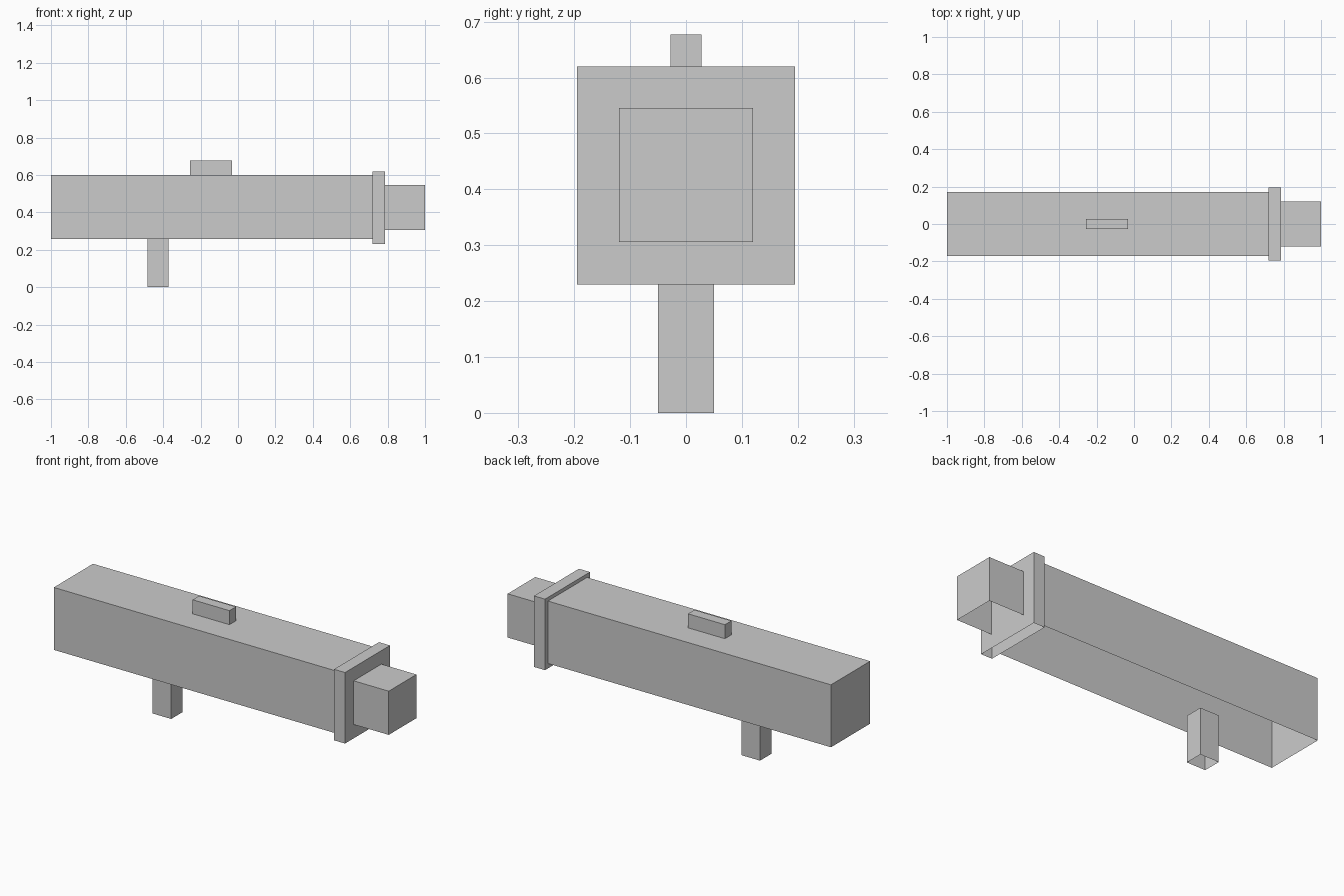
import bpy
import bmesh

if "Cube" in bpy.data.objects:
    bpy.data.objects.remove(bpy.data.objects["Cube"])

grey = bpy.data.materials.new("plain_grey")
grey.diffuse_color = (0.6, 0.6, 0.6, 1.0)
grey.use_nodes = True
grey.node_tree.nodes["Principled BSDF"].inputs["Base Color"].default_value = grey.diffuse_color


def open_box(name, x0, x1, half_y, z0, z1):
    """Box centred on y = 0 whose underside is left open."""
    bm = bmesh.new()
    bmesh.ops.create_cube(bm, size=1)
    for v in bm.verts:
        v.co.x = x1 if v.co.x > 0 else x0
        v.co.y = half_y if v.co.y > 0 else -half_y
        v.co.z = z1 if v.co.z > 0 else z0
    bm.normal_update()
    underside = [f for f in bm.faces if f.normal.z < -0.5]
    bmesh.ops.delete(bm, geom=underside, context='FACES_ONLY')
    mesh = bpy.data.meshes.new(name)
    bm.to_mesh(mesh)
    bm.free()
    mesh.materials.append(grey)
    obj = bpy.data.objects.new(name, mesh)
    bpy.context.collection.objects.link(obj)
    return obj


# Long square body
open_box("body", -1.0, 0.72, 0.17, 0.257, 0.6)
# Collar and narrower nose at the right end
open_box("collar", 0.72, 0.787, 0.195, 0.23, 0.62)
open_box("nose", 0.787, 1.0, 0.12, 0.306, 0.546)
# Small sight block on top
open_box("top_block", -0.256, -0.032, 0.028, 0.6, 0.677)
# Short grip post underneath
open_box("grip_post", -0.485, -0.371, 0.05, 0.0, 0.257)
